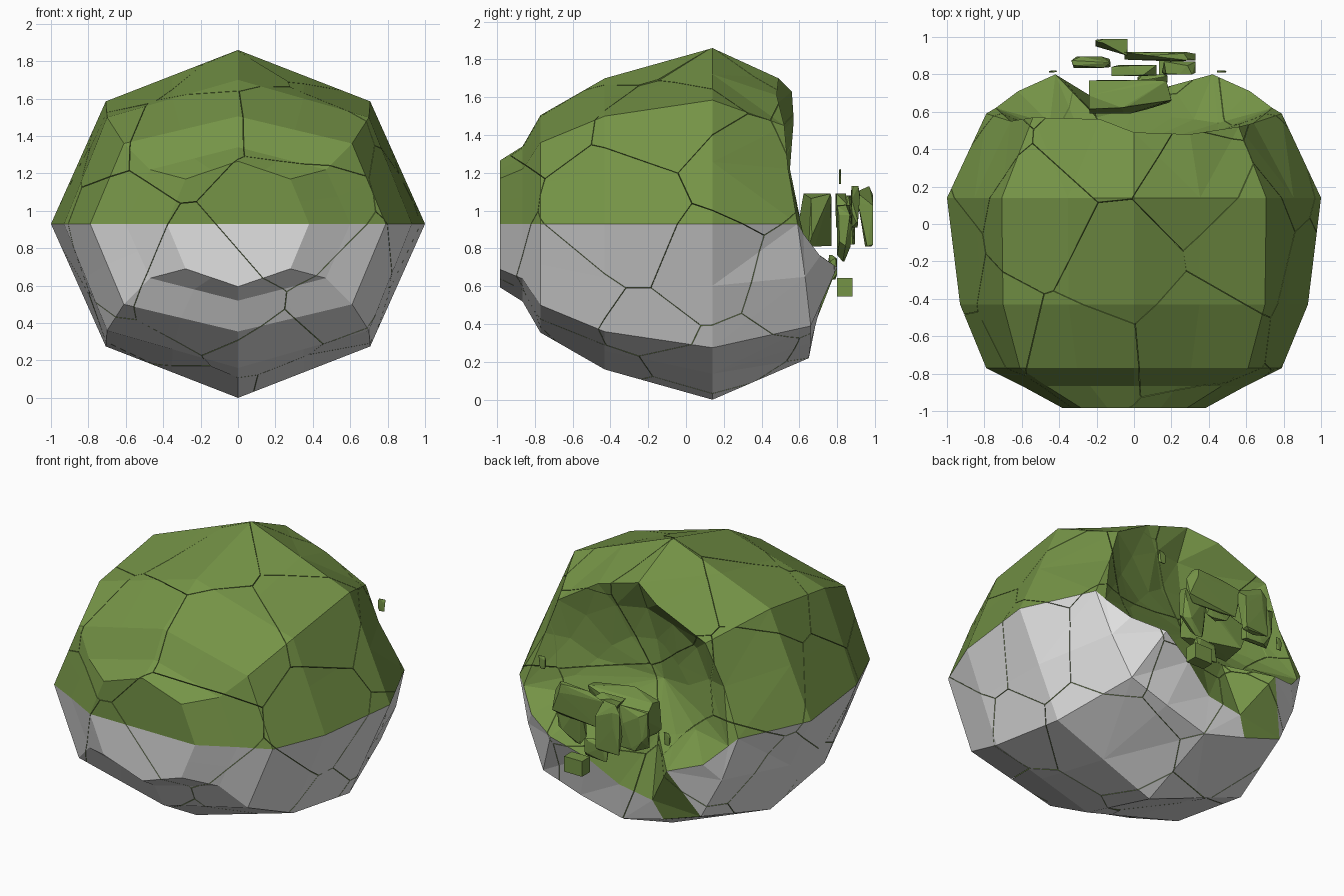
import bpy, bmesh, math, random
from mathutils import Vector

if "Cube" in bpy.data.objects:
    bpy.data.objects.remove(bpy.data.objects["Cube"])

random.seed(4)
ZC = 0.93


def material(name, rgb):
    m = bpy.data.materials.new(name)
    m.diffuse_color = (*rgb, 1)
    m.use_nodes = True
    m.node_tree.nodes["Principled BSDF"].inputs["Base Color"].default_value = m.diffuse_color
    return m


GREEN = material("moss_green", (0.178, 0.295, 0.062))
GREY = material("light_grey", (0.75, 0.75, 0.75))


def add_object(name, bm, mats):
    me = bpy.data.meshes.new(name)
    bm.to_mesh(me)
    bm.free()
    for m in mats:
        me.materials.append(m)
    ob = bpy.data.objects.new(name, me)
    bpy.context.collection.objects.link(ob)
    return ob


def octagon(y, rx, dx, dz, rz):
    """Right half of an eight-sided ring, bottom to top, with edge midpoints."""
    p = [Vector(c) for c in ((0, y, ZC - rz), (dx, y, ZC - dz), (rx, y, ZC),
                             (dx, y, ZC + dz), (0, y, ZC + rz))]
    out = []
    for a, b in zip(p, p[1:]):
        out += [a, (a + b) / 2]
    return out + [p[-1]]


# Ball: octagonal rings from the front cap to the widest ring
rings = [octagon(-0.985, .38, .28, .24, .335),
         octagon(-0.865, .60, .47, .29, .41),
         octagon(-0.77, .79, .61, .43, .575),
         octagon(-0.43, .93, .70, .57, .77),
         octagon(0.14, 1.0, .707, .655, .93)]
# Back rim, broken edge and crater floor
rings.append([(0, .65, .22), (.3, .66, .30), (.57, .66, .39), (.7, .63, .65), (.79, .59, .93),
              (.64, .54, 1.22), (.56, .52, 1.45), (.3, .48, 1.61), (0, .49, 1.70)])
rings.append([(0, .69, .46), (.2, .74, .60), (.42, .80, .70), (.62, .71, .76), (.74, .62, .88),
              (.5, .48, 1.2), (.4, .46, 1.37), (.2, .44, 1.48), (0, .40, 1.5)])
rings.append([(0, .62, .76), (.2, .57, .80), (.32, .56, .82), (.45, .54, .88), (.45, .5, .98),
              (.33, .44, 1.1), (.24, .42, 1.2), (.12, .39, 1.28), (-.05, .37, 1.3)])
# Left-side points (ring, step) that differ from the mirrored right side
left = {(5, 5): (-.66, .55, 1.22), (5, 6): (-.54, .57, 1.48), (5, 7): (-.18, .56, 1.63),
        (6, 1): (-.24, .69, .42), (6, 7): (-.22, .45, 1.47)}

ball = bmesh.new()
loops = []
for k, r in enumerate(rings):
    full = [Vector(p) for p in r]
    full += [Vector(left.get((k, j), (-r[j][0], r[j][1], r[j][2]))) for j in range(7, 0, -1)]
    loops.append([ball.verts.new(p) for p in full])
for k in range(len(loops) - 1):
    a, b = loops[k], loops[k + 1]
    for j in range(16):
        n = (j + 1) % 16
        f = ball.faces.new((a[j], a[n], b[n], b[j]))
        lower = j < 4 or j >= 12
        # lower shell is grey except one green tongue; the crater is all green
        f.material_index = 1 if lower and k < 6 and not (k == 5 and j == 14) else 0
front = loops[0]
ball.faces.new(front[4:13])
ball.faces.new(front[12:] + front[:5]).material_index = 1
hub = ball.verts.new((-0.1, .37, 1.06))
for j in range(16):
    ball.faces.new((loops[-1][j], loops[-1][(j + 1) % 16], hub))
bmesh.ops.triangulate(ball, faces=[f for f in ball.faces if f.calc_center_median().y > 0.3])
bmesh.ops.recalc_face_normals(ball, faces=ball.faces)

# Cracks: split the ball into cells separated by hairline gaps
seeds = []
COUNT, GAP = 30, 0.0015
for i in range(COUNT):
    t = 1 - 2 * (i + .5) / COUNT
    a = i * 2.39996
    r = math.sqrt(1 - t * t)
    jit = Vector([random.uniform(-.13, .13) for _ in range(3)])
    seeds.append(Vector((r * math.cos(a), t, ZC + r * math.sin(a))) + jit)
for i, s in enumerate(seeds):
    cell = ball.copy()
    for o in seeds:
        if o is s or not cell.verts:
            continue
        n = (o - s).normalized()
        cut = bmesh.ops.bisect_plane(cell, geom=cell.verts[:] + cell.edges[:] + cell.faces[:],
                                     plane_co=(s + o) / 2 - n * GAP, plane_no=n,
                                     clear_outer=True)
        edges = [e for e in cut["geom_cut"] if isinstance(e, bmesh.types.BMEdge)
                 and e.is_valid and e.is_boundary]
        if edges:
            bmesh.ops.edgeloop_fill(cell, edges=edges, mat_nr=0)
    if cell.faces:
        bmesh.ops.recalc_face_normals(cell, faces=cell.faces)
        add_object(f"cracked_piece_{i + 1}", cell, (GREEN, GREY))
    else:
        cell.free()
ball.free()


# Debris: small faceted chunks floating behind the crater
def chunk(name, x, y, z, sx, sy, sz, cube=False):
    bm = bmesh.new()
    if cube:
        bmesh.ops.create_cube(bm, size=1)
    else:
        pts = [bm.verts.new([random.uniform(-.5, .5) for _ in range(3)]) for _ in range(20)]
        for v in pts:  # push points outwards to fill the bounding box
            v.co *= 0.5 / max(abs(c) for c in v.co)
        hull = bmesh.ops.convex_hull(bm, input=pts)
        bmesh.ops.delete(bm, geom=list({v for v in hull["geom_interior"]
                                        if isinstance(v, bmesh.types.BMVert)}), context='VERTS')
    for v in bm.verts:
        v.co = (x + v.co.x * sx, y + v.co.y * sy, z + v.co.z * sz)
    bmesh.ops.recalc_face_normals(bm, faces=bm.faces)
    add_object(name, bm, (GREEN,))


chunk("large_chunk", -.02, .68, .95, .44, .18, .28)
chunk("outer_chunk", -.12, .945, .97, .17, .09, .32)
chunk("left_chunk", -.23, .865, .95, .21, .06, .26)
chunk("upper_plate", .14, .895, 1.02, .38, .05, .22)
chunk("right_chunk", .24, .835, .88, .18, .07, .30)
chunk("middle_chunk", 0, .82, 1.0, .24, .06, .18)
chunk("low_chunk", .1, .775, .70, .16, .05, .13)
chunk("low_block", .2, .84, .595, .13, .08, .10, True)
for x, z in ((.47, 1.18), (-.43, .92)):
    chunk("tiny_splinter", x, .815, z, .05, .012, .08)
